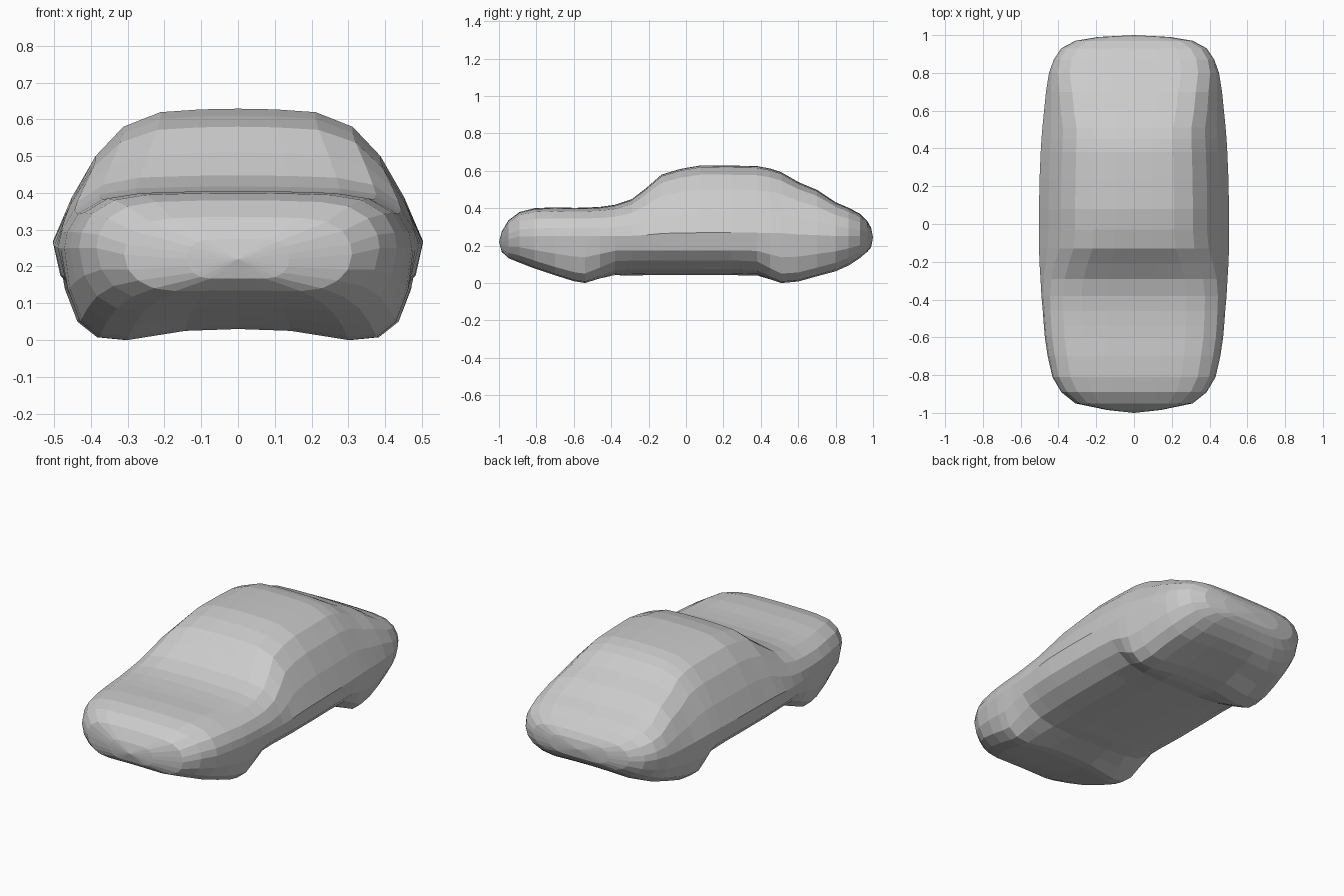
import bpy, bmesh

# Half cross-section shapes: (fraction of half width, fraction of height)
HOOD = [(0, 1), (.3, .99), (.58, .965), (.78, .87), (.92, .62), (.985, .28), (1, 0)]
CABIN = [(0, 1), (.2, .995), (.42, .975), (.62, .87), (.77, .66), (.9, .36), (1, .05)]
WHEEL = [(.97, .55), (.9, .2), (.79, .03), (.63, 0), (.3, .1), (0, .12)]
SILL = [(.96, .64), (.86, .38), (.7, .15), (.5, .05), (.25, 0), (0, 0)]

# Stations along the body: y, half width, bottom z, top z, wheel bulge
STATIONS = [
    (-.985, .14, .165, .275, .3), (-.95, .31, .13, .335, .4), (-.89, .385, .105, .38, .5),
    (-.81, .432, .075, .4, .7), (-.7, .457, .04, .405, .9), (-.6, .472, .01, .402, 1),
    (-.54, .477, .0, .403, 1), (-.46, .483, .02, .407, .6), (-.38, .49, .04, .418, .1),
    (-.29, .495, .04, .448, 0), (-.21, .5, .042, .51, 0), (-.13, .503, .042, .58, 0),
    (-.03, .503, .042, .61, 0), (.08, .503, .042, .629, 0), (.24, .5, .042, .628, 0),
    (.38, .494, .038, .625, .1), (.45, .49, .015, .612, .6), (.51, .485, .0, .592, 1),
    (.6, .476, .008, .54, 1), (.7, .466, .035, .498, .9), (.8, .45, .06, .432, .7),
    (.87, .425, .09, .402, .5), (.93, .385, .13, .37, .4), (.97, .31, .165, .33, .3),
    (.99, .19, .19, .295, .3)]


def mix(a, b, t):
    return [(p[0] + (q[0] - p[0]) * t, p[1] + (q[1] - p[1]) * t) for p, q in zip(a, b)]


def section(y, w, low, top, bulge):
    mid = .25 if .12 > low else (low + top) / 2
    cab = min(1, max(0, (top - .4) / .2))
    half = [(w * fx, y, mid + (top - mid) * fz) for fx, fz in mix(HOOD, CABIN, cab)]
    half += [(w * fx, y, low + (mid - low) * fz) for fx, fz in mix(SILL, WHEEL, bulge)]
    return half + [(-x, yy, z) for x, yy, z in half[-2:0:-1]]


# Car body lofted from nose to tail
bm = bmesh.new()
rings = [[bm.verts.new(p) for p in section(*s)] for s in STATIONS]
n = len(rings[0])
for a, b in zip(rings, rings[1:]):
    for i in range(n):
        j = (i + 1) % n
        bm.faces.new((a[i], a[j], b[j], b[i]))

# Rounded nose and tail caps
for ring, y, z in ((rings[0], -1, .22), (rings[-1], 1, .245)):
    tip = bm.verts.new((0, y, z))
    for i in range(n):
        bm.faces.new((ring[i], ring[(i + 1) % n], tip))
bmesh.ops.recalc_face_normals(bm, faces=bm.faces)

mesh = bpy.data.meshes.new("car_body")
bm.to_mesh(mesh)
bm.free()
body = bpy.data.objects.new("car_body", mesh)
bpy.context.collection.objects.link(body)
